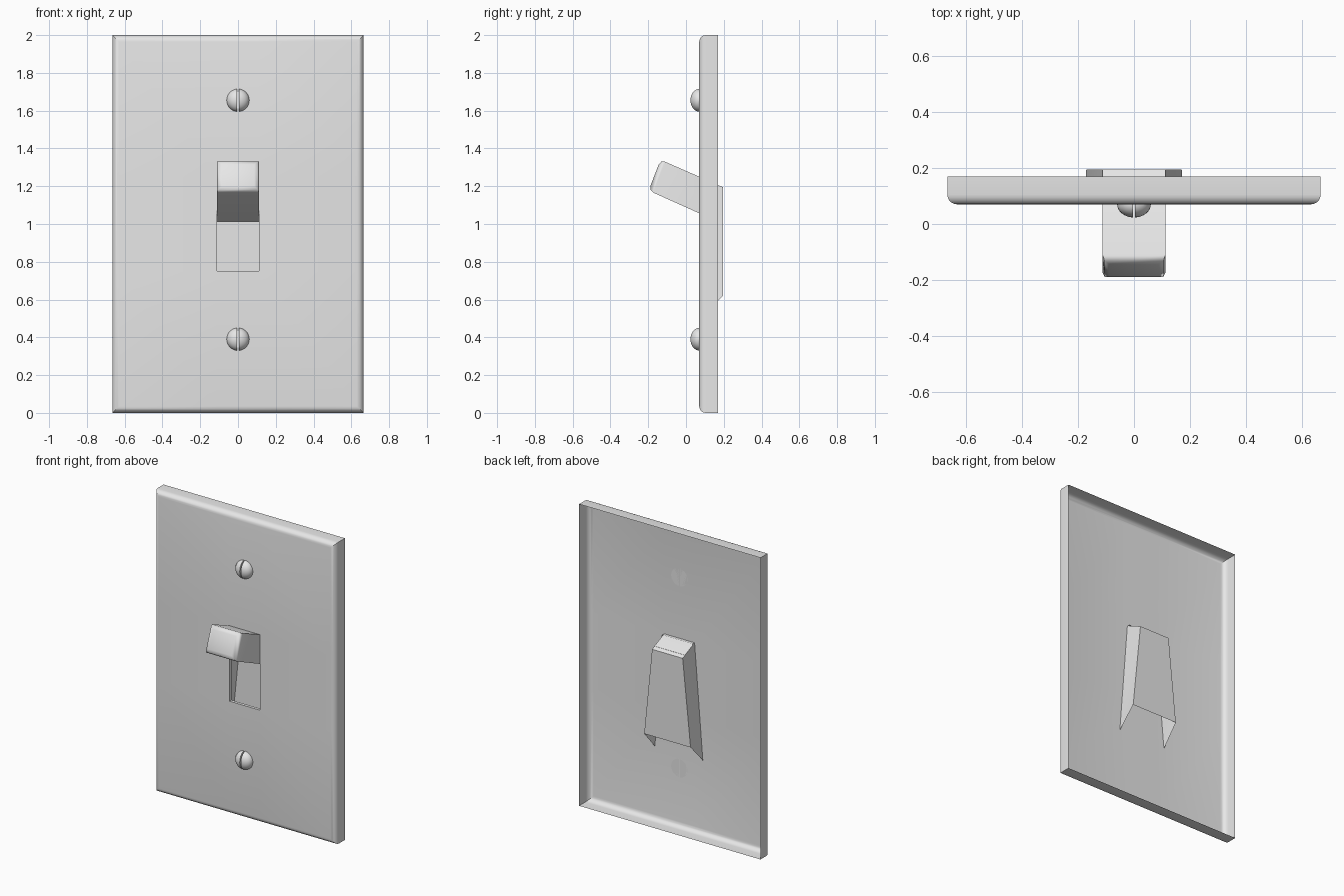
import bpy, bmesh, math
from mathutils import Vector

if "Cube" in bpy.data.objects:
    bpy.data.objects.remove(bpy.data.objects["Cube"], do_unlink=True)

FRONT, BACK, REAR = 0.07, 0.17, 0.195   # plate front, plate rim, rear of the switch body
HALF = 0.112                            # half width of window and lever

grey = bpy.data.materials.new("light grey plastic")
grey.use_nodes = True
grey.diffuse_color = (0.8, 0.8, 0.8, 1)
grey.node_tree.nodes["Principled BSDF"].inputs["Base Color"].default_value = (0.8, 0.8, 0.8, 1)


def finish(name, bm, angle=35):
    mesh = bpy.data.meshes.new(name)
    bm.to_mesh(mesh)
    bm.free()
    mesh.materials.append(grey)
    ob = bpy.data.objects.new(name, mesh)
    bpy.context.collection.objects.link(ob)
    bpy.ops.object.select_all(action='DESELECT')
    ob.select_set(True)
    bpy.context.view_layer.objects.active = ob
    bpy.ops.object.shade_smooth_by_angle(angle=math.radians(angle))
    return ob


def bevel(bm, edges, width, segments):
    bmesh.ops.bevel(bm, geom=edges, offset=width, segments=segments,
                    profile=0.5, affect='EDGES')


# Wall plate: thin shell, open at the back, rounded front edges
bm = bmesh.new()
bmesh.ops.create_cube(bm, size=1)
for v in bm.verts:
    v.co = (v.co.x * 1.33, FRONT if v.co.y < 0 else BACK, v.co.z * 2 + 1)
bmesh.ops.delete(bm, geom=[f for f in bm.faces if f.normal.y > 0.9], context='FACES_ONLY')
bevel(bm, [e for e in bm.edges if all(v.co.y < FRONT + 0.01 for v in e.verts)], 0.035, 5)
# Window cut in the flat front, with a short lip turned inwards
for co, no in (((HALF, 0, 0), (1, 0, 0)), ((-HALF, 0, 0), (1, 0, 0)),
               ((0, 0, 0.75), (0, 0, 1)), ((0, 0, 1.25), (0, 0, 1))):
    flat = [f for f in bm.faces if f.calc_center_median().y < FRONT + 0.001]
    geom = list({g for f in flat for g in [f, *f.edges, *f.verts]})
    bmesh.ops.bisect_plane(bm, geom=geom, plane_co=co, plane_no=no)
window = [f for f in bm.faces if f.calc_center_median().y < FRONT + 0.001
          and abs(f.calc_center_median().x) < 0.1
          and 0.75 < f.calc_center_median().z < 1.25]
lip = bmesh.ops.extrude_face_region(bm, geom=window)["geom"]
inner = [g for g in lip if isinstance(g, bmesh.types.BMFace)]
bmesh.ops.translate(bm, verts=[g for g in lip if isinstance(g, bmesh.types.BMVert)],
                    vec=(0, 0.02, 0))
bmesh.ops.delete(bm, geom=inner + [f for f in window if f.is_valid], context='FACES')
finish("wall_plate", bm)

# Switch body: flared shell behind the window, open in front and below
bm = bmesh.new()


def ring(y, z, half):
    return [bm.verts.new((s * half, y, z)) for s in (-1, 1)]


top_front, top_rear = ring(FRONT, 1.25, HALF), ring(REAR, 1.195, HALF)
low_front, low_rear = ring(FRONT + 0.005, 0.49, 0.176), ring(REAR, 0.62, 0.17)
bm.faces.new((top_front[0], top_front[1], top_rear[1], top_rear[0]))
bm.faces.new((top_rear[0], top_rear[1], low_rear[1], low_rear[0]))
for s in (0, 1):
    bm.faces.new((top_front[s], top_rear[s], low_front[s]))
    bm.faces.new((top_rear[s], low_rear[s], low_front[s]))
bmesh.ops.recalc_face_normals(bm, faces=bm.faces[:])
finish("switch_body", bm, 10)

# Lever: side profile pulled across x, chamfered around its tip
bm = bmesh.new()
profile = [(-0.135, 1.34), (-0.198, 1.177), (0.17, 1.012), (0.17, 1.207)]
side = bm.faces.new([bm.verts.new((-HALF, y, z)) for y, z in profile])
pulled = bmesh.ops.extrude_face_region(bm, geom=[side])["geom"]
bmesh.ops.translate(bm, verts=[g for g in pulled if isinstance(g, bmesh.types.BMVert)],
                    vec=(2 * HALF, 0, 0))
bmesh.ops.recalc_face_normals(bm, faces=bm.faces[:])
bevel(bm, [e for e in bm.edges if all(v.co.y < 0 for v in e.verts)], 0.026, 2)
finish("lever", bm, 50)

# Domed screw heads, each split by a vertical slot
for name, z in (("upper_screw", 1.655), ("lower_screw", 0.39)):
    bm = bmesh.new()
    for s in (-1, 1):
        dome = bmesh.ops.create_uvsphere(bm, u_segments=32, v_segments=16, radius=0.06)["verts"]
        for v in dome:
            v.co.y *= 0.78
        for co, no in (((0, 0, 0), (0, 1, 0)), ((0.004 * s, 0, 0), (-s, 0, 0))):
            verts = [v for v in dome if v.is_valid]
            geom = list({g for v in verts for g in [v, *v.link_edges, *v.link_faces]})
            cut = bmesh.ops.bisect_plane(bm, geom=geom, plane_co=co, plane_no=no,
                                         clear_outer=True)
            edges = [g for g in cut["geom_cut"] if isinstance(g, bmesh.types.BMEdge)]
            bmesh.ops.holes_fill(bm, edges=edges, sides=0)
            dome = [v for v in bm.verts if s < 0 or v.co.x > -0.001 or no[1]]
            if s > 0:
                dome = [v for v in dome if v.co.x > 0.0 or not any(
                    w.co.x < -0.004 for e in v.link_edges for w in e.verts
                    if all(abs(u.co.x) > 0.0039 and u.co.x < 0 for u in e.verts))]
    bmesh.ops.recalc_face_normals(bm, faces=bm.faces[:])
    bmesh.ops.translate(bm, verts=bm.verts[:], vec=(0, FRONT, z))
    finish(name, bm)
